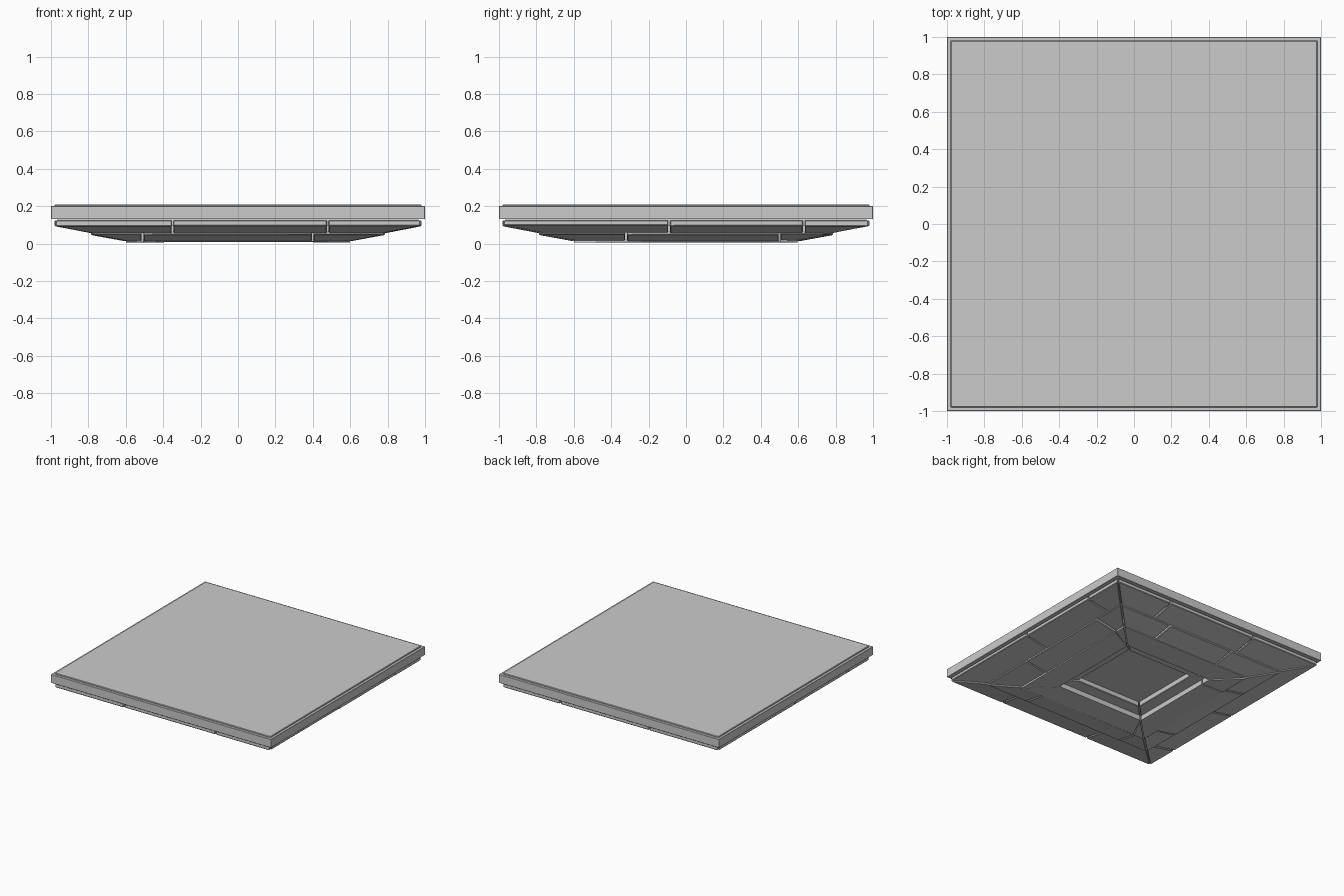
import bpy, bmesh, random
from mathutils import Matrix, Vector
from math import pi

if "Cube" in bpy.data.objects:
    bpy.data.objects.remove(bpy.data.objects["Cube"])

random.seed(4)


def finish(bm, name, bevel=0.0):
    bmesh.ops.recalc_face_normals(bm, faces=bm.faces)
    me = bpy.data.meshes.new(name)
    bm.to_mesh(me)
    bm.free()
    ob = bpy.data.objects.new(name, me)
    bpy.context.collection.objects.link(ob)
    if bevel:
        mod = ob.modifiers.new("edge_bevel", 'BEVEL')
        mod.width, mod.segments, mod.limit_method = bevel, 1, 'ANGLE'
    return ob


def slab(name, half, z0, z1, bevel=0.0):
    bm = bmesh.new()
    bmesh.ops.create_cube(bm, size=1)
    bmesh.ops.scale(bm, vec=(2 * half, 2 * half, z1 - z0), verts=bm.verts)
    bmesh.ops.translate(bm, vec=(0, 0, (z0 + z1) / 2), verts=bm.verts)
    return finish(bm, name, bevel)


def brick(bm, profile, t0, t1, side, drop):
    """Extrude an (r, z) profile along one side; an end of None is mitred."""
    low = min(p[1] for p in profile) + 0.045
    rings = []
    for t, sign in ((t0, -1), (t1, 1)):
        ring = []
        for r, z in profile:
            x = sign * (r - 0.005) if t is None else t - sign * 0.005
            x = max(-r + 0.005, min(r - 0.005, x))
            dz = drop + random.uniform(-0.001, 0.001) if z < low else 0
            p = Matrix.Rotation(side * pi / 2, 3, 'Z') @ Vector((x, -r, z + dz))
            ring.append(bm.verts.new(p))
        rings.append(ring)
    a, b = rings
    n = len(a)
    bm.faces.new(a)
    bm.faces.new(b[::-1])
    for i in range(n):
        j = (i + 1) % n
        bm.faces.new((a[i], b[i], b[j], a[j]))


def course(name, profile, splits_by_side):
    bm = bmesh.new()
    for side, splits in enumerate(splits_by_side):
        ends = [None] + splits + [None]
        for t0, t1 in zip(ends, ends[1:]):
            brick(bm, profile, t0, t1, side, random.uniform(-0.002, 0.003))
    return finish(bm, name, 0.004)


# Top cap, main slab and the core behind the brickwork
slab("top_plate", 0.98, 0.19, 0.21, 0.003)
slab("main_slab", 1.0, 0.13, 0.2, 0.002)
slab("core", 0.965, 0.095, 0.14)

# Sloping brick courses below, sides in order front, right, back, left
course("outer_bricks", [(0.98, 0.124), (0.98, 0.094), (0.78, 0.056), (0.78, 0.124)],
       [[-0.35, 0.48], [-0.09, 0.63], [-0.46, 0.35], [0.02, 0.7]])
course("middle_bricks", [(0.785, 0.1), (0.785, 0.048), (0.6, 0.014), (0.6, 0.1)],
       [[-0.51, 0.4], [-0.32, 0.5], [-0.3, 0.3], [-0.35, 0.45]])
course("inner_bricks", [(0.6, 0.1), (0.6, 0.008), (0.4, 0.006), (0.4, 0.1)],
       [[-0.5], [0.5], [], [-0.32]])

# Stepped frame and ceiling of the central recess
course("recess_frame", [(0.41, 0.1), (0.41, 0.048), (0.3, 0.048), (0.3, 0.1)],
       [[], [], [], []])
slab("recess_panel", 0.31, 0.087, 0.11)
